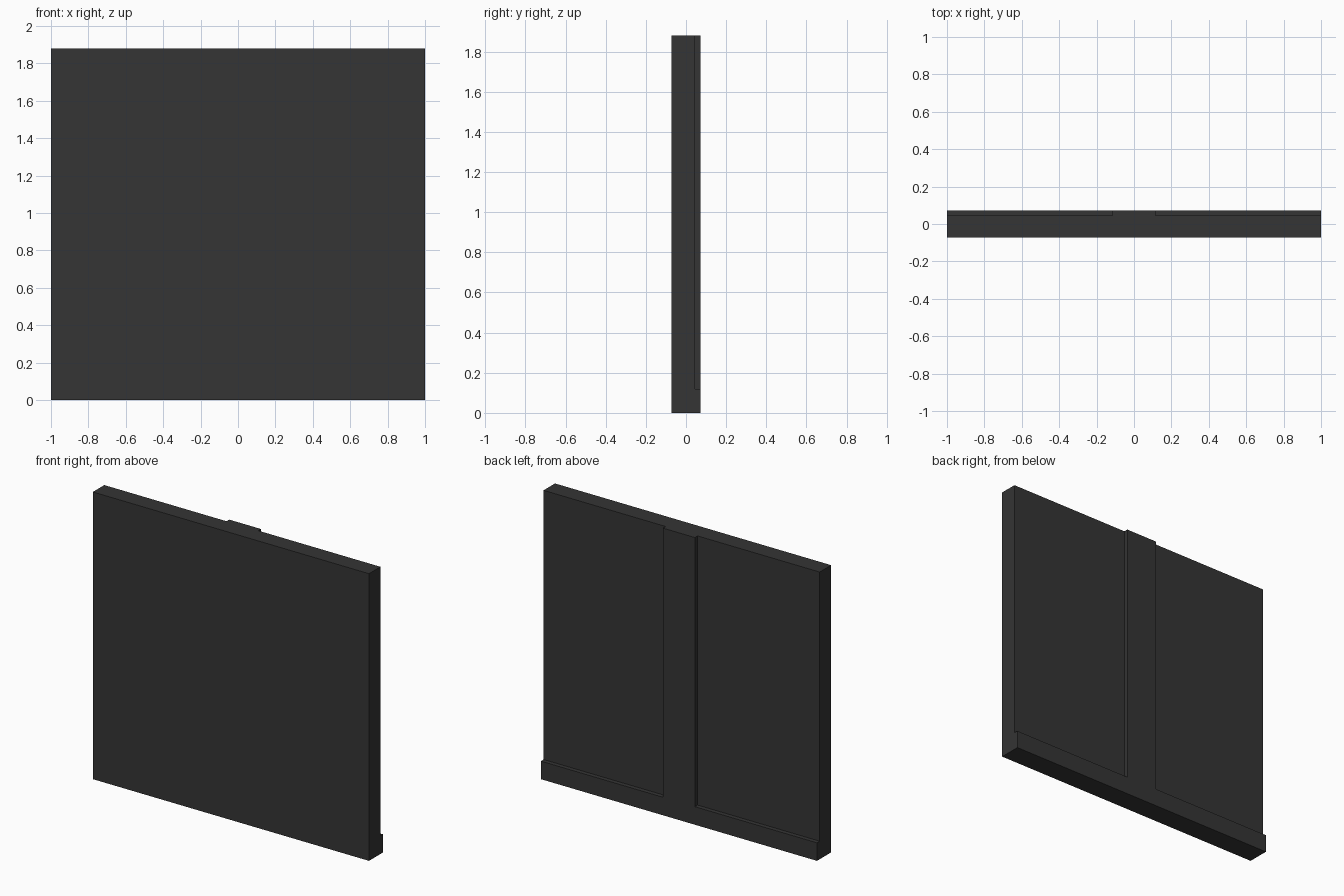
import bpy, bmesh, math
from mathutils import Matrix, Vector

cube = bpy.data.objects.get("Cube")
if cube:
    bpy.data.objects.remove(cube, do_unlink=True)

HEIGHT = 1.88
FRONT_Y, PANEL_Y, FRAME_Y = -0.073, 0.045, 0.073   # front face, recessed back, raised back
RAIL_TOP = 0.118                                   # bottom rail height
STILE_HALF = 0.115                                 # half width of the centre stile

# Dark charcoal paint
charcoal = bpy.data.materials.new("charcoal")
charcoal.use_nodes = True
colour = (0.035, 0.035, 0.035, 1.0)
charcoal.diffuse_color = colour
charcoal.node_tree.nodes["Principled BSDF"].inputs["Base Color"].default_value = colour

# Flat slab
bm = bmesh.new()
bmesh.ops.create_cube(bm, size=1.0, matrix=(
    Matrix.Translation((0, (FRONT_Y + PANEL_Y) / 2, HEIGHT / 2))
    @ Matrix.Diagonal((2.0, PANEL_Y - FRONT_Y, HEIGHT, 1.0))))

# Cut lines for the rail and the stile
for co, no in (((-STILE_HALF, 0, 0), (1, 0, 0)),
               ((STILE_HALF, 0, 0), (1, 0, 0)),
               ((0, 0, RAIL_TOP), (0, 0, 1))):
    bmesh.ops.bisect_plane(bm, geom=bm.verts[:] + bm.edges[:] + bm.faces[:],
                           plane_co=co, plane_no=no)

# Raise the inverted T of rail and stile on the back
bm.normal_update()
raised = []
for face in bm.faces:
    centre = face.calc_center_median()
    if face.normal.y > 0.9 and (centre.z < RAIL_TOP or abs(centre.x) < STILE_HALF):
        raised.append(face)
extruded = bmesh.ops.extrude_face_region(bm, geom=raised)["geom"]
verts = [g for g in extruded if isinstance(g, bmesh.types.BMVert)]
bmesh.ops.translate(bm, verts=verts, vec=Vector((0, FRAME_Y - PANEL_Y, 0)))

# Merge the coplanar faces left by the cuts
bmesh.ops.dissolve_limit(bm, angle_limit=math.radians(1),
                         verts=bm.verts[:], edges=bm.edges[:])
bmesh.ops.recalc_face_normals(bm, faces=bm.faces[:])

mesh = bpy.data.meshes.new("wall_panel")
bm.to_mesh(mesh)
bm.free()
mesh.materials.append(charcoal)
panel = bpy.data.objects.new("wall_panel", mesh)
bpy.context.collection.objects.link(panel)
